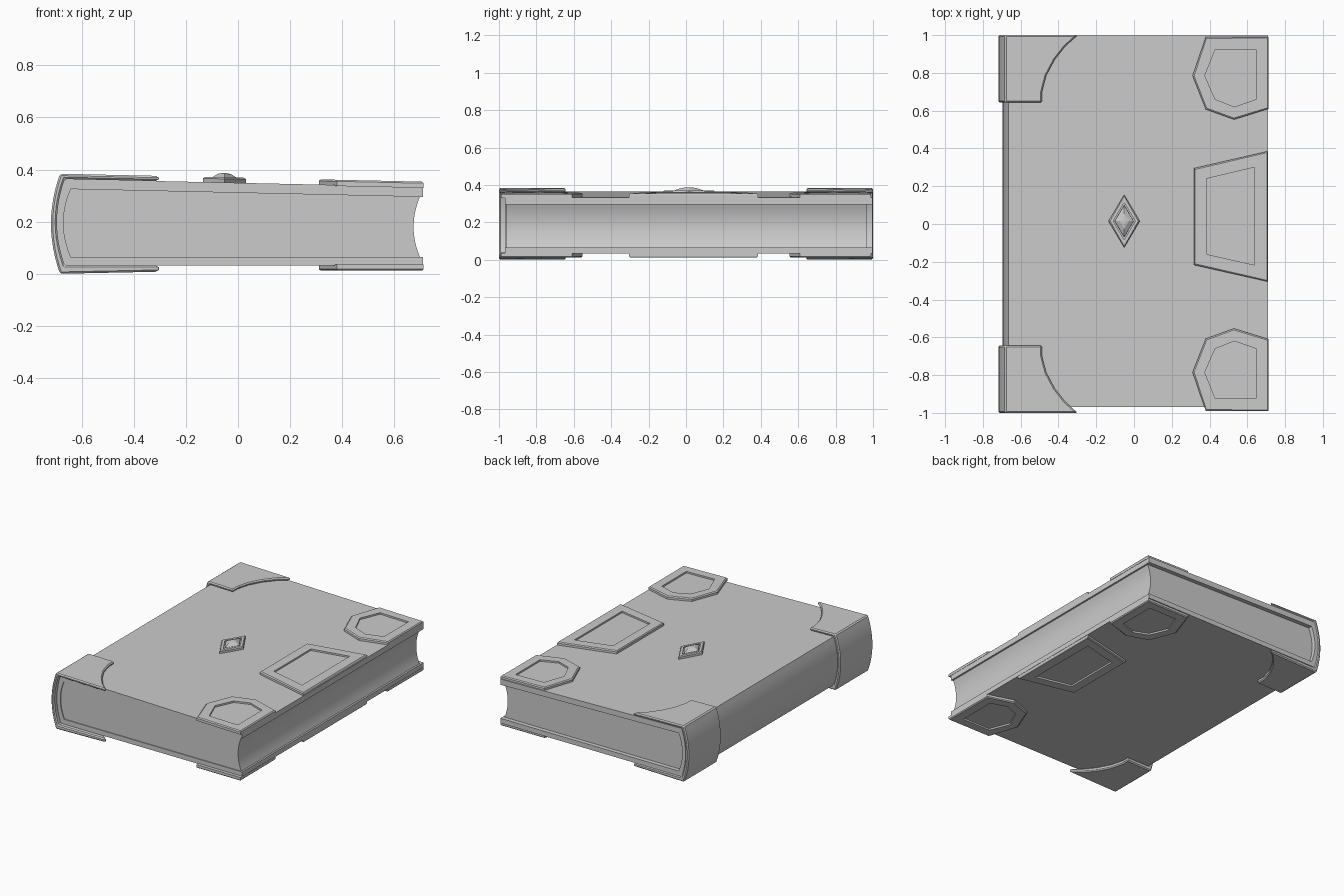
import bpy, bmesh, math

if "Cube" in bpy.data.objects:
    bpy.data.objects.remove(bpy.data.objects["Cube"])


def top(x):          # sloping upper cover surface
    return 0.349 - 0.0218 * x


def under(x):        # flat lower cover surface
    return 0.032


def arc(a, b, bulge, n=12):
    """Shallow curve between two (x, z) points, bulging along x."""
    return [(a[0] + (b[0] - a[0]) * i / n + bulge * 4 * (i / n) * (1 - i / n),
             a[1] + (b[1] - a[1]) * i / n) for i in range(n + 1)]


def loft(name, rings):
    """Closed solid through equal-length rings of 3D points."""
    bm = bmesh.new()
    vs = [[bm.verts.new(p) for p in r] for r in rings]
    n = len(vs[0])
    for a, b in zip(vs, vs[1:]):
        for i in range(n):
            bm.faces.new((a[i], a[(i + 1) % n], b[(i + 1) % n], b[i]))
    bm.faces.new(vs[0])
    bm.faces.new(vs[-1])
    bmesh.ops.recalc_face_normals(bm, faces=bm.faces)
    me = bpy.data.meshes.new(name)
    bm.to_mesh(me)
    bm.free()
    ob = bpy.data.objects.new(name, me)
    bpy.context.collection.objects.link(ob)
    return ob


def prism_y(name, profile, y0, y1):
    return loft(name, [[(x, y, z) for x, z in profile] for y in (y0, y1)])


def select(ob):
    bpy.ops.object.select_all(action='DESELECT')
    ob.select_set(True)
    bpy.context.view_layer.objects.active = ob


def smooth(ob):
    select(ob)
    bpy.ops.object.shade_smooth_by_angle(angle=math.radians(25))


def shrink(pts, d):
    """Pull a plan outline towards its centre by about d."""
    cx = sum(p[0] for p in pts) / len(pts)
    cy = sum(p[1] for p in pts) / len(pts)
    out = []
    for x, y in pts:
        k = 1 - d / math.hypot(x - cx, y - cy)
        out.append((cx + (x - cx) * k, cy + (y - cy) * k))
    return out


def framed_plate(name, outer, inner, surf, sign):
    """Chamfered plate with a sunken centre panel, lying on a cover."""
    steps = [(outer, -0.004), (outer, 0.014), (shrink(outer, 0.008), 0.02),
             (inner, 0.02), (inner, 0.009)]
    return loft(name, [[(x, y, surf(x) + sign * h) for x, y in pts]
                       for pts, h in steps])


# Cover: two boards joined by a rounded spine
spine_out = arc((-0.665, top(-0.665)), (-0.665, 0.032), -0.03)
spine_in = arc((-0.642, 0.065), (-0.642, 0.325), -0.028)
cover = [(0.71, top(0.71))] + spine_out + [(0.71, 0.032), (0.71, 0.065)] \
    + spine_in + [(0.71, 0.295)]
smooth(prism_y("cover", cover, -0.968, 0.997))

# Page block with hollow fore edge
pages = spine_in + arc((0.698, 0.2953), (0.698, 0.065), -0.024)
smooth(prism_y("pages", pages, -0.962, 0.968))

# Metal caps wrapping the spine ends, trimmed to a curved plan outline
cap = [(-0.2, top(-0.2) + 0.02)] \
    + arc((-0.683, top(-0.683) + 0.02), (-0.683, 0.0), -0.035) \
    + [(-0.2, 0.01), (-0.2, 0.032)] + spine_out[::-1] + [(-0.2, top(-0.2))]
plan = [(-0.8, 0.643), (-0.487, 0.643), (-0.487, 0.70), (-0.465, 0.785),
        (-0.42, 0.87), (-0.365, 0.94), (-0.298, 1.0), (-0.298, 1.1), (-0.8, 1.1)]
for s, side in ((1, "back"), (-1, "front")):
    ob = prism_y("spine_cap_" + side, cap, s * 0.6, s * 1.0)
    cutter = loft("cap_cutter", [[(x, s * y, z) for x, y in plan] for z in (-0.1, 0.5)])
    cutter.hide_render = True
    select(ob)
    mod = ob.modifiers.new("trim", 'BOOLEAN')
    mod.operation, mod.solver, mod.object = 'INTERSECT', 'EXACT', cutter
    bpy.ops.object.modifier_apply(modifier="trim")
    bev = ob.modifiers.new("edge", 'BEVEL')
    bev.width, bev.segments = 0.007, 1
    bev.limit_method, bev.angle_limit = 'ANGLE', math.radians(50)
    bpy.ops.object.modifier_apply(modifier="edge")
    bpy.data.objects.remove(cutter)
    smooth(ob)

# Fore-edge corner plates and clasp plates on both boards
corner_out = [(0.712, 0.99), (0.38, 0.99), (0.31, 0.785), (0.38, 0.607),
              (0.53, 0.553), (0.712, 0.61)]
corner_in = [(0.645, 0.925), (0.43, 0.925), (0.375, 0.785), (0.43, 0.66),
             (0.53, 0.62), (0.645, 0.66)]
clasp_out = [(0.318, 0.295), (0.708, 0.385), (0.708, -0.305), (0.318, -0.217)]
clasp_in = [(0.385, 0.24), (0.637, 0.30), (0.637, -0.217), (0.385, -0.16)]
for surf, sign, board in ((top, 1, "top"), (under, -1, "bottom")):
    for s, side in ((1, "back"), (-1, "front")):
        framed_plate(f"corner_plate_{board}_{side}",
                     [(x, s * y) for x, y in corner_out],
                     [(x, s * y) for x, y in corner_in], surf, sign)
    framed_plate("clasp_plate_" + board, clasp_out, clasp_in, surf, sign)


# Diamond setting and faceted gem at the cover centre
def diamond(k):
    return [(-0.052 + 0.083 * k * a, 0.015 + 0.14 * k * b)
            for a, b in ((1, 0), (0, 1), (-1, 0), (0, -1))]


framed_plate("gem_setting", diamond(1), diamond(0.7), top, 1)
loft("gem", [[(x, y, top(x) + h) for x, y in diamond(k)]
             for k, h in ((0.62, 0.0), (0.6, 0.018), (0.3, 0.033), (0.12, 0.036))])
